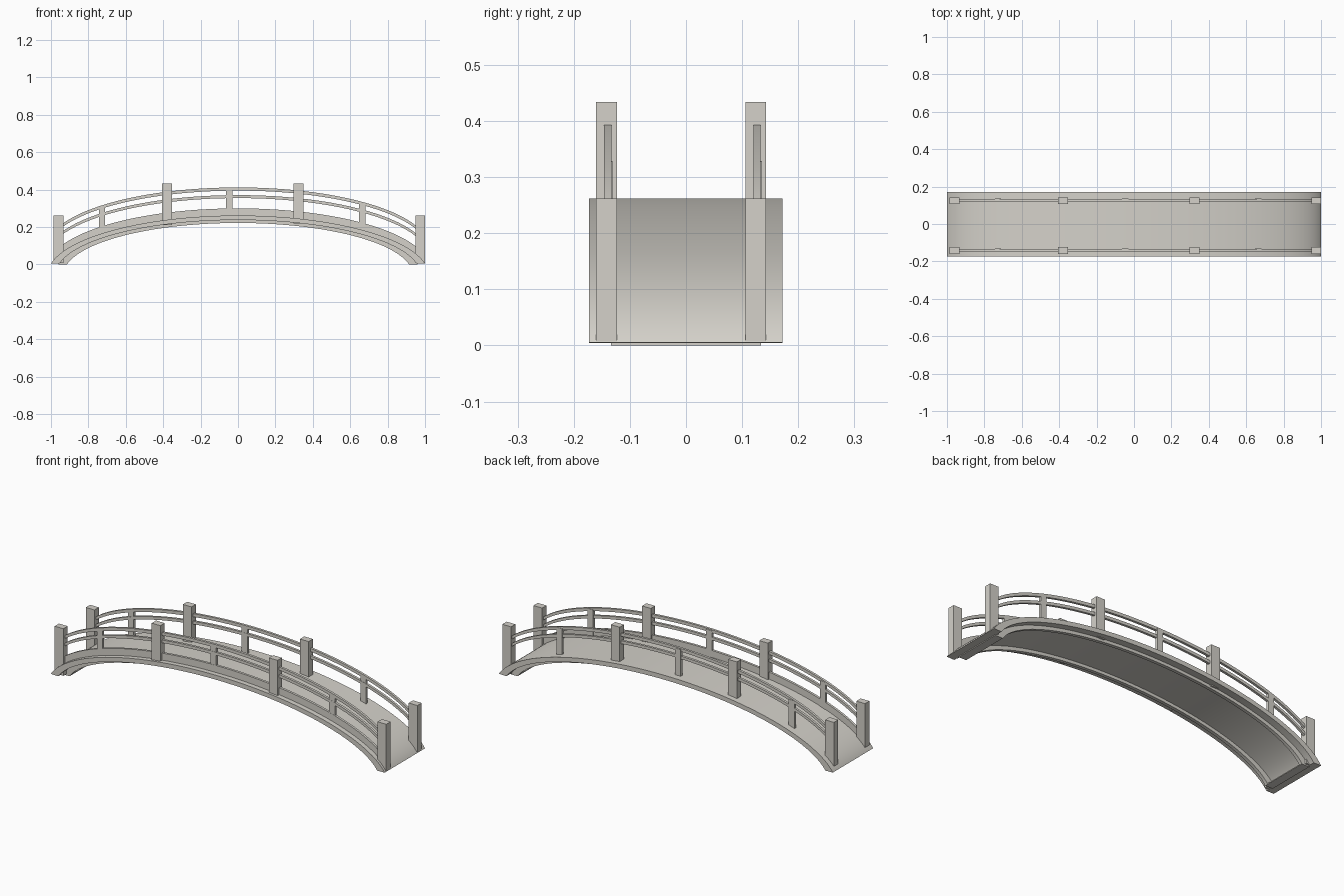
import bpy, bmesh, math

cube = bpy.data.objects.get("Cube")
if cube:
    bpy.data.objects.remove(cube, do_unlink=True)

stone = bpy.data.materials.new("pale_stone")
stone.use_nodes = True
COLOUR = (0.66, 0.64, 0.59, 1.0)
stone.diffuse_color = COLOUR
stone.node_tree.nodes["Principled BSDF"].inputs["Base Color"].default_value = COLOUR

SEGMENTS = 64
FLAT = 1.02                                  # how far the ellipse runs past its foot
FOOT_RATIO = 1 - math.sqrt(1 - 1 / FLAT ** 2)


def arch(x, crown, half, foot):
    """Height of a flattened elliptical arch at x."""
    drop = 1 - math.sqrt(max(0, 1 - (x / (half * FLAT)) ** 2))
    return crown - (crown - foot) * drop / FOOT_RATIO


def deck_z(x):
    return arch(x, 0.262, 1.0, 0.005)


def finish(name, bm):
    bmesh.ops.recalc_face_normals(bm, faces=bm.faces)
    mesh = bpy.data.meshes.new(name)
    bm.to_mesh(mesh)
    bm.free()
    mesh.materials.append(stone)
    obj = bpy.data.objects.new(name, mesh)
    bpy.context.collection.objects.link(obj)
    return obj


def band(name, upper, lower, y0, y1):
    """Curved bar between two lists of (x, z) points."""
    bm = bmesh.new()
    rings = []
    for (xu, zu), (xl, zl) in zip(upper, lower):
        rings.append([bm.verts.new(p) for p in
                      ((xu, y0, zu), (xu, y1, zu), (xl, y1, zl), (xl, y0, zl))])
    for a, b in zip(rings, rings[1:]):
        for i in range(4):
            j = (i + 1) % 4
            bm.faces.new((a[i], a[j], b[j], b[i]))
    bm.faces.new(rings[0])
    bm.faces.new(rings[-1])
    obj = finish(name, bm)
    bpy.ops.object.select_all(action='DESELECT')
    obj.select_set(True)
    bpy.context.view_layer.objects.active = obj
    bpy.ops.object.shade_smooth_by_angle(angle=math.radians(30))


def block(name, x0, x1, y0, y1, z0, z1):
    bm = bmesh.new()
    bmesh.ops.create_cube(bm, size=1)
    for v in bm.verts:
        v.co = (x1 if v.co.x > 0 else x0, y1 if v.co.y > 0 else y0,
                z1 if v.co.z > 0 else z0)
    finish(name, bm)


# points crowd together towards the steep ends
steps = [math.sin(math.pi * (i / SEGMENTS - 0.5)) for i in range(SEGMENTS + 1)]


def curve(crown, half, foot):
    return [(s * half, arch(s * half, crown, half, foot)) for s in steps]


def raised(height):
    """Line following the deck, from one end post to the other."""
    xs = [0.005 + 0.965 * s for s in steps]
    return [(x, deck_z(x) + height) for x in xs]


# walkway slab, the two arched beams beneath it and the pads they stand on
band("deck_slab", curve(0.262, 1.0, 0.005), curve(0.238, 0.955, 0.004), -0.173, 0.172)
for name, y in (("front_beam", -0.125), ("back_beam", 0.125)):
    band(name, curve(0.242, 0.96, 0.003), curve(0.222, 0.915, 0.0), y - 0.009, y + 0.009)
for name, x in (("right_foot_pad", -0.9375), ("left_foot_pad", 0.9375)):
    block(name, x - 0.0225, x + 0.0225, -0.134, 0.134, 0.0, 0.005)

# solid curb along the front edge only
band("front_curb", raised(0.038), raised(-0.01), -0.146, -0.133)

# each railing: two rails, four large posts, three small posts
for side, y in (("front", -0.1395), ("back", 0.1265)):
    for part, low, high in (("lower_rail", 0.093, 0.109), ("upper_rail", 0.133, 0.150)):
        band(f"{side}_{part}", raised(high), raised(low), y - 0.0065, y + 0.0065)
    for i, (x, top) in enumerate(((-0.96, 0.262), (-0.379, 0.434),
                                  (0.323, 0.434), (0.974, 0.262))):
        bottom = max(0.007, deck_z(min(abs(x) + 0.026, 1.0)) - 0.024)
        block(f"{side}_large_post_{i + 1}", x - 0.026, x + 0.026,
              y - 0.0205, y + 0.0165, bottom, top)
    for i, x in enumerate((-0.727, -0.046, 0.665)):
        block(f"{side}_small_post_{i + 1}", x - 0.017, x + 0.017,
              y - 0.0055, y + 0.0085, deck_z(x) - 0.02, deck_z(x) + 0.144)
